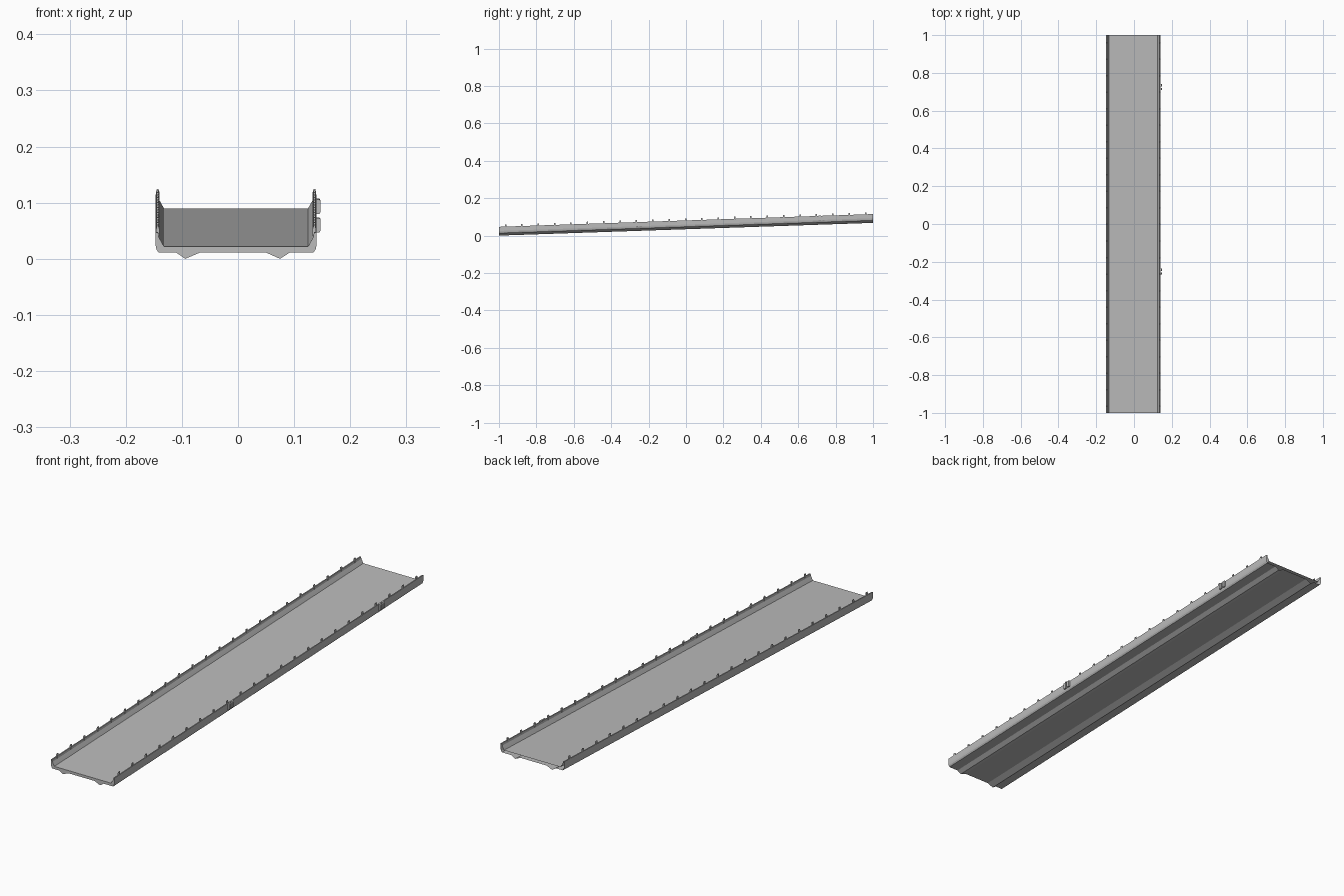
import bpy
import bmesh

cube = bpy.data.objects.get("Cube")
if cube:
    bpy.data.objects.remove(cube, do_unlink=True)

grey = bpy.data.materials.new("light_grey")
grey.use_nodes = True
colour = (0.5, 0.5, 0.5, 1)
grey.diffuse_color = colour
grey.node_tree.nodes["Principled BSDF"].inputs["Base Color"].default_value = colour

MID = -0.0035    # centre line of the channel
SLOPE = 0.034    # rise per unit of length


def finish(name, bm):
    """Shear the part onto the slope and add it to the scene."""
    for v in bm.verts:
        v.co.z += SLOPE * (v.co.y + 1)
    mesh = bpy.data.meshes.new(name)
    bm.to_mesh(mesh)
    bm.free()
    mesh.materials.append(grey)
    obj = bpy.data.objects.new(name, mesh)
    bpy.context.collection.objects.link(obj)
    return obj


def extrude(bm, section, y0, y1):
    """Extrude an (x, z) outline along y; returns the back cap."""
    front = [bm.verts.new((x, y0, z)) for x, z in section]
    back = [bm.verts.new((x, y1, z)) for x, z in section]
    n = len(section)
    bm.faces.new(front)
    for i in range(n):
        j = (i + 1) % n
        bm.faces.new((front[i], front[j], back[j], back[i]))
    cap = bm.faces.new(back)
    return cap


# Channel: side wall section is mirrored, underside has two ridges
wall = [(0.138, 0.011), (0.142, 0.017), (0.1435, 0.025), (0.1435, 0.047),
        (0.139, 0.047), (0.1375, 0.038), (0.1335, 0.031), (0.1285, 0.022)]
right = [(MID + x, z) for x, z in wall]
left = [(MID - x, z) for x, z in reversed(wall)]
ridges = [(-0.11, 0.011), (-0.094, 0), (-0.068, 0.011),
          (0.05, 0.011), (0.075, 0), (0.092, 0.011)]
bm = bmesh.new()
open_end = extrude(bm, right + left + ridges, -1, 1)
bmesh.ops.recalc_face_normals(bm, faces=bm.faces)
# The upper end is left open
bmesh.ops.delete(bm, geom=[open_end], context='FACES_ONLY')
finish("channel", bm)

# Small upright studs along both rims
stud = [(0.1425, 0.04), (0.1425, 0.052), (0.141, 0.058),
        (0.1385, 0.058), (0.1365, 0.052), (0.1365, 0.04)]
for side, name in ((-1, "right_rim_studs"), (1, "left_rim_studs")):
    bm = bmesh.new()
    for i in range(23):
        y = -0.965 + i * 0.0875
        extrude(bm, [(MID + side * x, z) for x, z in stud], y - 0.004, y + 0.004)
    bmesh.ops.recalc_face_normals(bm, faces=bm.faces)
    finish(name, bm)

# Paired clips on the outside of one wall
for y, name in ((-0.252, "lower_clip"), (0.725, "upper_clip")):
    bm = bmesh.new()
    for offset in (-0.01, 0.01):
        clip = [(0.138, 0.022), (0.145, 0.022), (0.147, 0.025),
                (0.147, 0.045), (0.145, 0.048), (0.138, 0.048)]
        extrude(bm, clip, y + offset - 0.006, y + offset + 0.006)
    bmesh.ops.recalc_face_normals(bm, faces=bm.faces)
    finish(name, bm)
